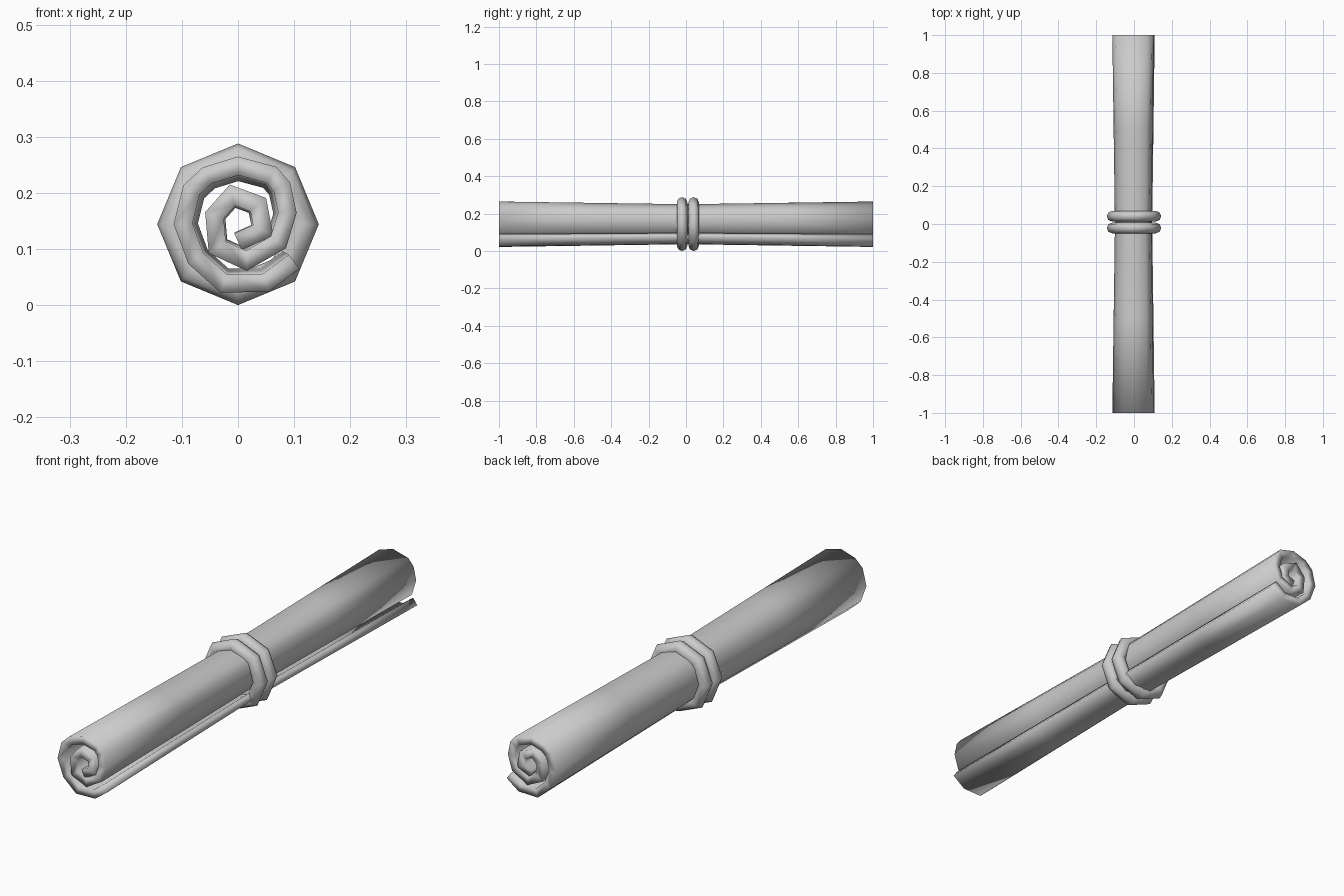
import bpy, bmesh, math
from mathutils import Vector

if "Cube" in bpy.data.objects:
    bpy.data.objects.remove(bpy.data.objects["Cube"], do_unlink=True)

MID_Z = 0.144

# Single plain grey material
grey = bpy.data.materials.new("plain_grey")
grey.use_nodes = True
grey.diffuse_color = (0.6, 0.6, 0.6, 1)
grey.node_tree.nodes["Principled BSDF"].inputs["Base Color"].default_value = (0.6, 0.6, 0.6, 1)

# Centre line of the rolled sheet (x, z), from the loose flap to the inner end
spiral = [Vector(p) for p in (
    (.1, .077), (.05, .04), (-.025, .038), (-.075, .083), (-.098, .145),
    (-.083, .205), (-.055, .231), (0, .248), (.06, .232), (.078, .211),
    (.088, .165), (.072, .112), (.015, .079), (-.037, .103), (-.042, .16),
    (-.01, .196), (.036, .179), (.045, .133), (0, .113))]


def thicken(path, half):
    """Closed outline: one side of the path, then back along the other."""
    sides = ([], [])
    for i, p in enumerate(path):
        a = (p - path[i - 1]).normalized() if i else None
        b = (path[i + 1] - p).normalized() if i + 1 < len(path) else None
        a, b = a or b, b or a
        t = (a + b).normalized()
        normal = Vector((-t.y, t.x)) * half / max(t.dot(a), 0.5)
        sides[0].append(p + normal)
        sides[1].append(p - normal)
    return sides


# Rolled sheet, slightly waisted where it is tied
def build_scroll():
    left, right = thicken(spiral, 0.016)
    n = len(left)
    outline = left + right[::-1]
    bm = bmesh.new()
    rows = []
    for y in (-1, -0.5, 0, 0.5, 1):
        s = 0.88 + 0.12 * abs(y)
        rows.append([bm.verts.new((p.x * s, y, MID_Z + (p.y - MID_Z) * s))
                     for p in outline])
    m = len(outline)
    for r0, r1 in zip(rows, rows[1:]):
        for i in range(m):
            j = (i + 1) % m
            bm.faces.new((r0[i], r0[j], r1[j], r1[i]))
    # End faces, one quad per step of the spiral
    for row in (rows[0], rows[-1]):
        for i in range(n - 1):
            bm.faces.new((row[i], row[i + 1], row[m - 2 - i], row[m - 1 - i]))
    bmesh.ops.recalc_face_normals(bm, faces=bm.faces)
    for f in bm.faces:
        f.smooth = True
    mesh = bpy.data.meshes.new("rolled_sheet")
    bm.to_mesh(mesh)
    bm.free()
    mesh.materials.append(grey)
    obj = bpy.data.objects.new("rolled_sheet", mesh)
    bpy.context.collection.objects.link(obj)


build_scroll()

# Two eight-sided tie rings around the waist
for name, y in (("front_ring", -0.021), ("back_ring", 0.041)):
    bpy.ops.mesh.primitive_torus_add(
        major_segments=8, minor_segments=8, major_radius=0.116, minor_radius=0.028,
        location=(0, y, MID_Z), rotation=(math.pi / 2, 0, 0))
    ring = bpy.context.object
    ring.name = name
    ring.data.materials.append(grey)
    bpy.ops.object.shade_smooth()
